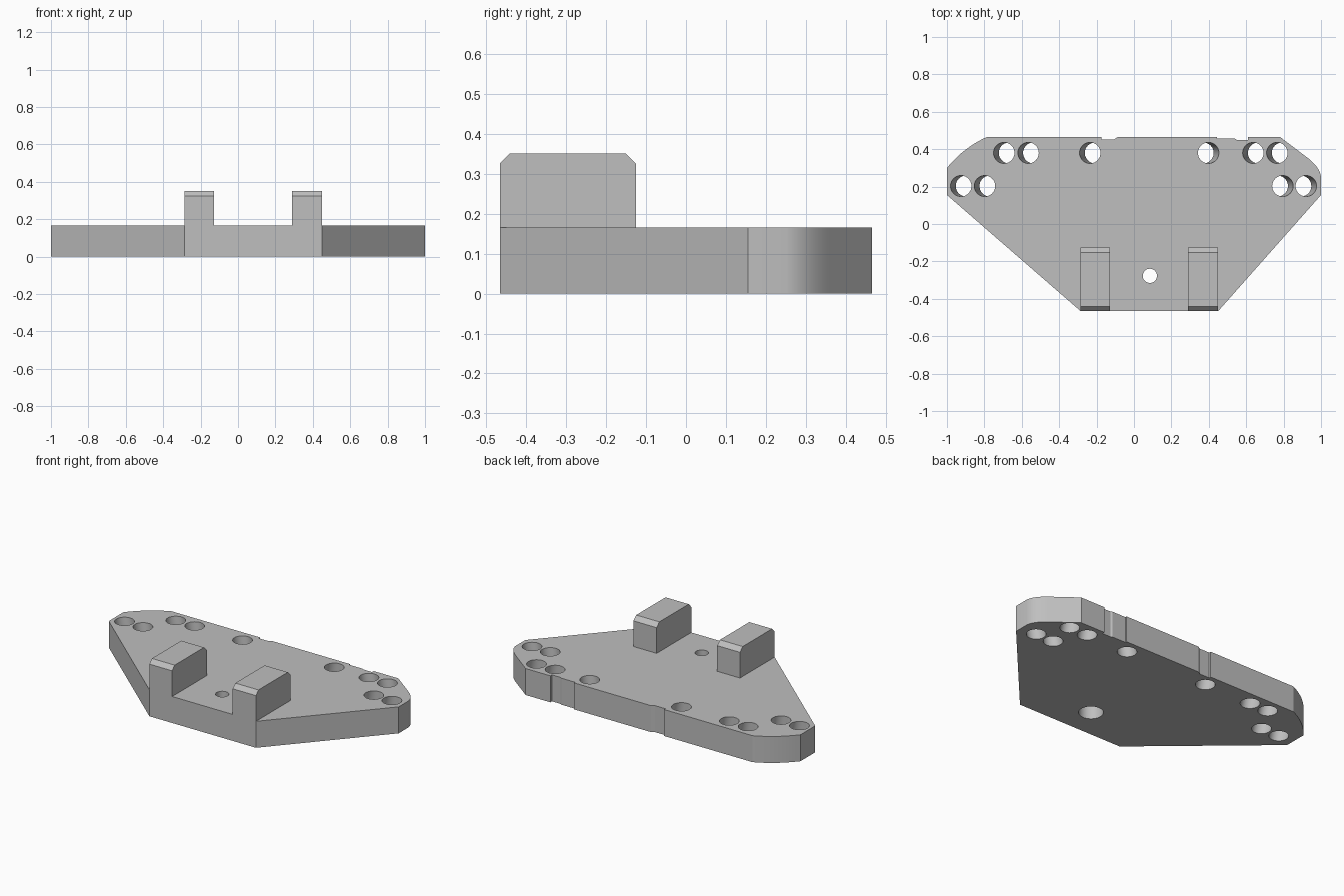
import bpy, bmesh, math

if "Cube" in bpy.data.objects:
    bpy.data.objects.remove(bpy.data.objects["Cube"], do_unlink=True)

THICK = 0.165

grey = bpy.data.materials.new("plain grey")
grey.use_nodes = True
colour = (0.52, 0.52, 0.52, 1)
grey.diffuse_color = colour
grey.node_tree.nodes["Principled BSDF"].inputs["Base Color"].default_value = colour


def make_object(name, bm):
    bmesh.ops.recalc_face_normals(bm, faces=bm.faces)
    mesh = bpy.data.meshes.new(name)
    bm.to_mesh(mesh)
    bm.free()
    obj = bpy.data.objects.new(name, mesh)
    bpy.context.collection.objects.link(obj)
    mesh.materials.append(grey)
    return obj


def prism(name, points, offset):
    """Extrude a closed 3D outline along an offset."""
    bm = bmesh.new()
    face = bm.faces.new([bm.verts.new(p) for p in points])
    new = bmesh.ops.extrude_face_region(bm, geom=[face])["geom"]
    verts = [v for v in new if isinstance(v, bmesh.types.BMVert)]
    bmesh.ops.translate(bm, verts=verts, vec=offset)
    return make_object(name, bm)


def add_bore(bm, rings, sides=40):
    """Closed round cutter through rings of (x, y, z, radius)."""
    loops = []
    for x, y, z, r in rings:
        angles = [2 * math.pi * i / sides for i in range(sides)]
        loops.append([bm.verts.new((x + r * math.cos(a), y + r * math.sin(a), z))
                      for a in angles])
    for low, high in zip(loops, loops[1:]):
        for i in range(sides):
            j = (i + 1) % sides
            bm.faces.new((low[i], low[j], high[j], high[i]))
    bm.faces.new(loops[0][::-1])
    bm.faces.new(loops[-1])


def curve(a, b, c, steps=10):
    """Rounded corner from a to c, pulled towards b."""
    return [tuple((1 - t) ** 2 * p + 2 * t * (1 - t) * q + t * t * r
                  for p, q, r in zip(a, b, c))
            for t in (i / steps for i in range(steps + 1))]


# Plate outline: tapered front, rounded back corners, shallow back notches
outline = [(-0.285, -0.466), (0.45, -0.466), (1, 0.155)]
outline += curve((1, 0.25), (0.995, 0.305), (0.92, 0.36))
outline += [(0.78, 0.466), (0.61, 0.466), (0.61, 0.45), (0.55, 0.45),
            (0.54, 0.456), (0.445, 0.456), (0.445, 0.466), (-0.085, 0.466),
            (-0.105, 0.453), (-0.175, 0.453), (-0.175, 0.466)]
outline += curve((-0.785, 0.466), (-0.91, 0.41), (-1, 0.30))
outline.append((-1, 0.155))
plate = prism("base_plate", [(x, y, 0) for x, y in outline], (0, 0, THICK))

# Slanted pin holes: row y, top x, sideways lean towards the underside
LEAN = 0.028
holes = [(0.38, x, s) for x, s in ((-0.695, 1), (-0.565, 1), (-0.235, 1),
                                   (0.398, -1), (0.637, 1), (0.765, 1))]
holes += [(0.203, x, s) for x, s in ((-0.925, 1), (-0.798, 1),
                                     (0.795, -1), (0.92, -1))]
bm = bmesh.new()
for y, x, side in holes:
    rings = []
    for t in (1.3, -0.3):  # from below the plate to above it
        rings.append((x + side * LEAN * t, y, THICK * (1 - t), 0.056))
    add_bore(bm, rings)

# Screw hole with a wider recess underneath
sx, sy = 0.085, -0.277
add_bore(bm, [(sx, sy, -0.05, 0.07), (sx, sy, 0.1, 0.07),
              (sx, sy, 0.1, 0.038), (sx, sy, 0.25, 0.038)])
cutter = make_object("hole_cutter", bm)
cutter.hide_render = True

# Cut the holes and keep the finished mesh
cut = plate.modifiers.new("holes", 'BOOLEAN')
cut.object = cutter
cut.operation = 'DIFFERENCE'
cut.solver = 'EXACT'
depsgraph = bpy.context.evaluated_depsgraph_get()
finished = bpy.data.meshes.new_from_object(plate.evaluated_get(depsgraph))
plate.modifiers.clear()
plate.data = finished
bpy.data.objects.remove(cutter, do_unlink=True)

# Two upright lugs with bevelled front and back top edges
profile = [(-0.466, THICK), (-0.125, THICK), (-0.125, 0.325),
           (-0.152, 0.351), (-0.441, 0.351), (-0.466, 0.325)]
for name, x0, x1 in (("right_lug", -0.285, -0.128), ("left_lug", 0.29, 0.45)):
    prism(name, [(x0, y, z) for y, z in profile], (x1 - x0, 0, 0))

# Smooth curved walls, keep corners crisp
bpy.ops.object.select_all(action='DESELECT')
plate.select_set(True)
bpy.context.view_layer.objects.active = plate
bpy.ops.object.shade_smooth_by_angle(angle=math.radians(25))
